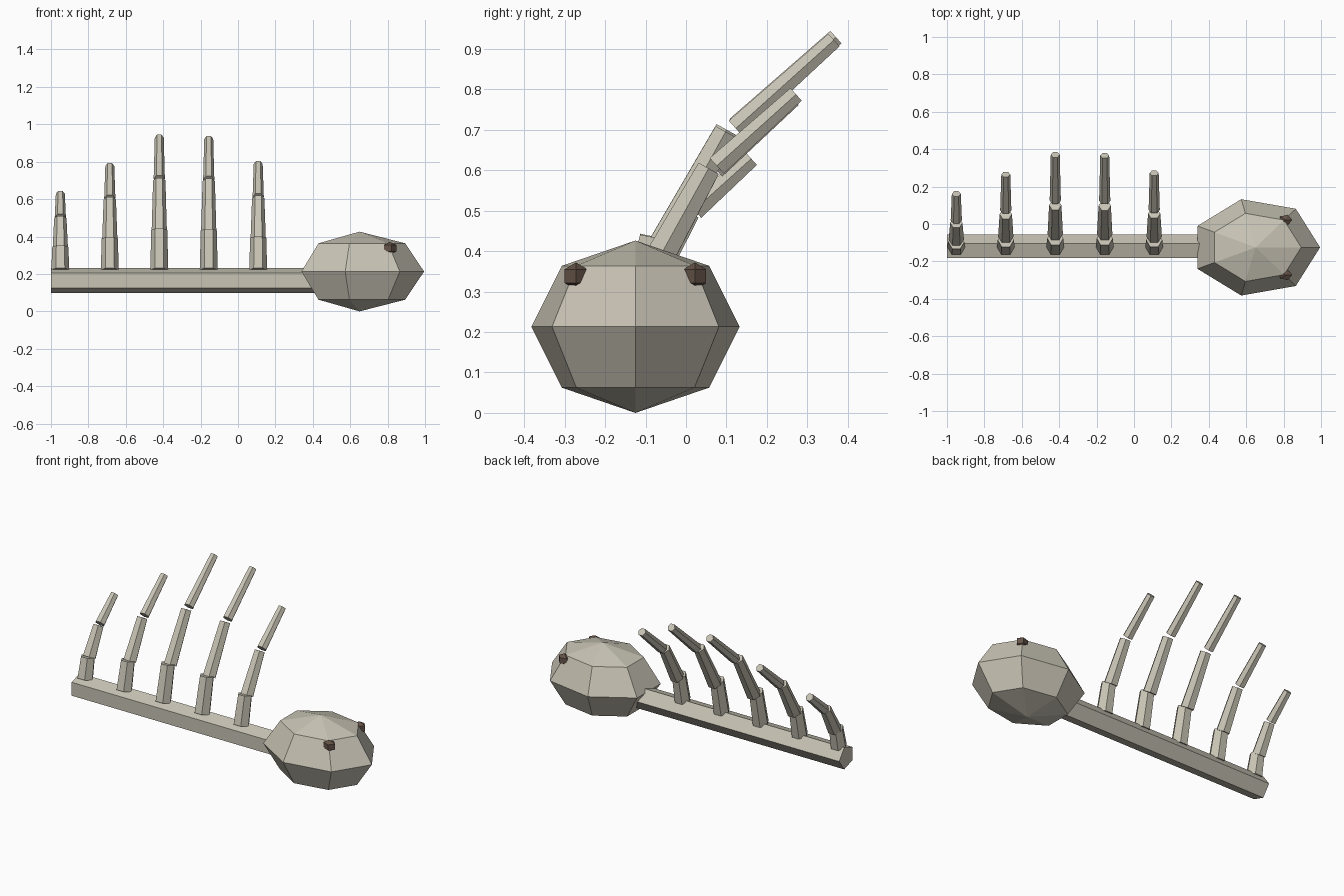
import bpy, bmesh
from math import sin, cos, pi, radians
from mathutils import Vector

if "Cube" in bpy.data.objects:
    bpy.data.objects.remove(bpy.data.objects["Cube"])


def material(name, rgb):
    m = bpy.data.materials.new(name)
    m.diffuse_color = (*rgb, 1)
    m.use_nodes = True
    m.node_tree.nodes["Principled BSDF"].inputs["Base Color"].default_value = m.diffuse_color
    return m


bone = material("bone", (0.58, 0.55, 0.46))
socket = material("dark brown", (0.13, 0.088, 0.065))


def loft(name, rings, mat):
    """Skin equal-sized rings of points, cap both ends, flat shaded."""
    bm = bmesh.new()
    loops = [[bm.verts.new(p) for p in ring] for ring in rings]
    n = len(rings[0])
    for a, b in zip(loops, loops[1:]):
        for i in range(n):
            j = (i + 1) % n
            bm.faces.new((a[i], a[j], b[j], b[i]))
    bm.faces.new(loops[0])
    bm.faces.new(loops[-1])
    bmesh.ops.remove_doubles(bm, verts=bm.verts, dist=1e-5)
    bmesh.ops.recalc_face_normals(bm, faces=bm.faces)
    me = bpy.data.meshes.new(name)
    bm.to_mesh(me)
    bm.free()
    me.materials.append(mat)
    ob = bpy.data.objects.new(name, me)
    bpy.context.collection.objects.link(ob)
    return ob


def ellipsoid(name, centre, radii, sides, bands, mat):
    rings = []
    for k in range(bands + 1):
        lat = -pi / 2 + pi * k / bands
        rings.append([(centre[0] + radii[0] * cos(lat) * cos(2 * pi * i / sides),
                       centre[1] + radii[1] * cos(lat) * sin(2 * pi * i / sides),
                       centre[2] + radii[2] * sin(lat)) for i in range(sides)])
    return loft(name, rings, mat)


def rib_piece(name, start, tilt, length, r0, r1):
    """Tapered six-sided piece leaning back by tilt; returns its end point."""
    t = radians(tilt)
    axis = Vector((0, sin(t), cos(t)))
    side, depth = Vector((1, 0, 0)), Vector((0, cos(t), -sin(t)))
    end = start + axis * length
    rings = [[c + r * (cos(a) * side + sin(a) * depth)
              for a in (i * pi / 3 for i in range(6))]
             for c, r in ((start, r0), (end, r1))]
    loft(name, rings, bone)
    return end


# skull and eye sockets
Y = -0.125
ellipsoid("skull", (0.65, Y, 0.213), (0.345, 0.264, 0.213), 7, 4, bone)
for label, s in (("left", 1), ("right", -1)):
    ellipsoid(label + "_eye_socket", (0.81, Y + s * 0.147, 0.338),
              (0.042, 0.034, 0.034), 5, 3, socket)

# five-sided spine running into the skull
spine = [[(x, Y + 0.07 * cos(2 * pi * k / 5), 0.165 + 0.07 * sin(2 * pi * k / 5))
          for k in range(5)] for x in (-1.0, 0.5)]
loft("spine", spine, bone)

# five curved ribs, each of three leaning pieces
for i, s in enumerate((0.575, 0.785, 1.0, 0.99, 0.80)):
    base = Vector((-0.95 + 0.2645 * i, -0.122, 0.222))
    n = f"rib_{i + 1}_"
    p = rib_piece(n + "lower", base, 12, 0.218 * s, 0.048, 0.043)
    p = rib_piece(n + "middle", p + Vector((0, 0.022, -0.015)) * s,
                  29, 0.32 * s, 0.041, 0.033)
    rib_piece(n + "tip", p + Vector((0, 0.025, 0.008)) * s,
              48, 0.33 * s, 0.030, 0.024)
